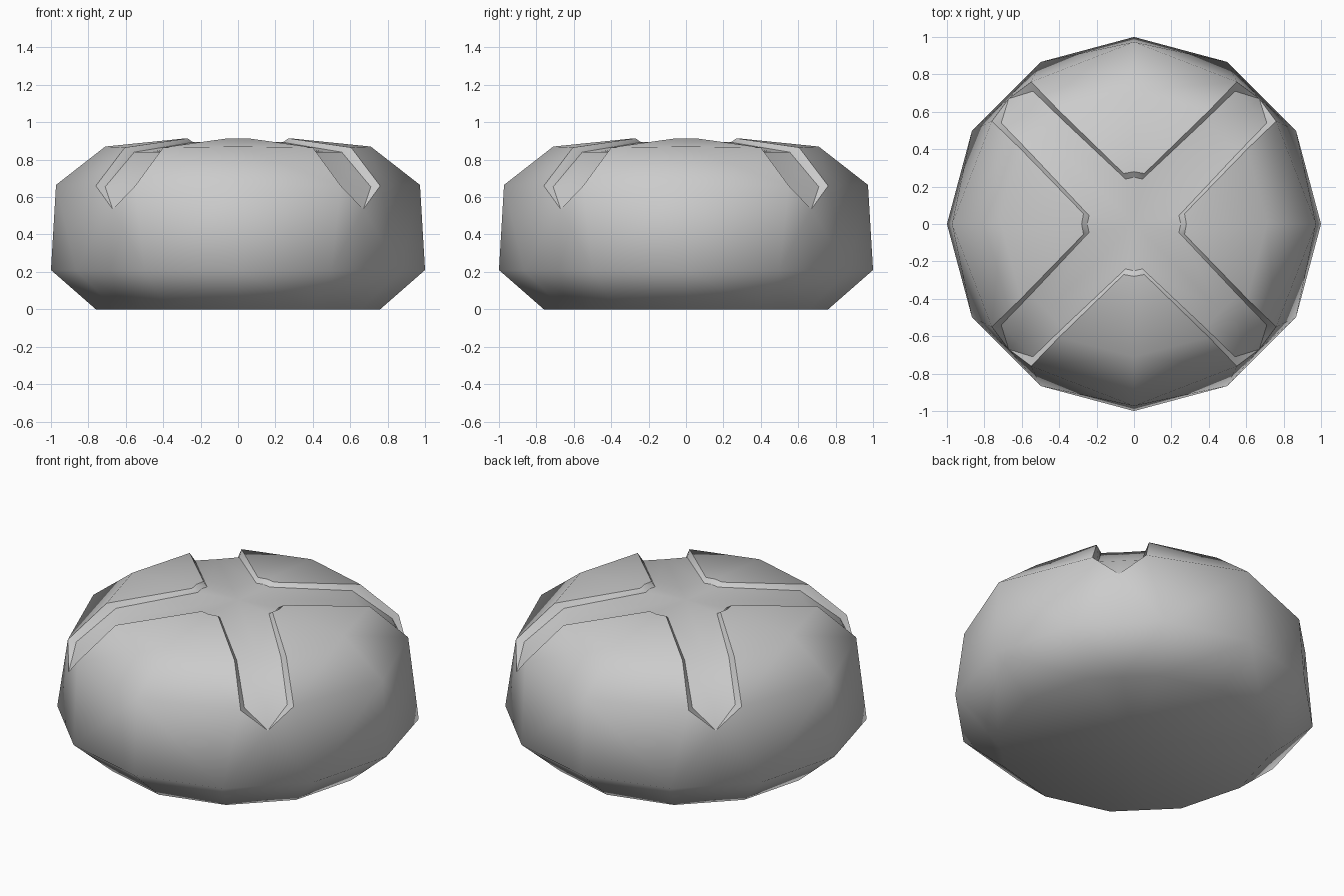
import bpy, bmesh
from mathutils import Matrix, Vector

if "Cube" in bpy.data.objects:
    bpy.data.objects.remove(bpy.data.objects["Cube"])

# One eighth of the scored loaf, between the x axis and the diagonal
P = {
    # raised crust, from the tip outwards
    'tip': (0.28, 0, 0.914), 'tip_side': (0.27, 0.055, 0.914),
    'top': (0.71, 0, 0.87), 'top_side': (0.605, 0.40, 0.865),
    'rim': (0.973, 0, 0.665), 'rim_side': (0.76, 0.55, 0.66),
    # cross-shaped groove floor
    'floor_mid': (0, 0, 0.895), 'f_tip': (0.25, 0, 0.893), 'f_tip_side': (0.24, 0.045, 0.893),
    'f_bend': (0.555, 0.38, 0.84), 'f_bend_mid': (0.465, 0.465, 0.84),
    'f_end': (0.71, 0.54, 0.655), 'f_end_mid': (0.625, 0.625, 0.655),
    'end': (0.67, 0.67, 0.535),
    # wide waist and flat base
    'w0': (1, 0, 0.21), 'w30': (0.866, 0.5, 0.21), 'w45': (0.683, 0.683, 0.21),
    'b0': (0.76, 0, 0), 'b30': (0.658, 0.38, 0), 'b45': (0.519, 0.519, 0),
    'base_mid': (0, 0, 0),
}
FACES = [
    'tip tip_side top_side top', 'top top_side rim_side rim',
    'rim rim_side w30 w0', 'rim_side end w30', 'end w45 w30',
    'w0 w30 b30 b0', 'w30 w45 b45 b30', 'b0 b30 base_mid', 'b30 b45 base_mid',
    # groove walls
    'tip tip_side f_tip_side f_tip', 'tip_side top_side f_bend f_tip_side',
    'top_side rim_side f_end f_bend', 'rim_side end f_end',
    # groove floor
    'f_tip f_tip_side floor_mid', 'f_tip_side f_bend f_bend_mid floor_mid',
    'f_bend f_end f_end_mid f_bend_mid', 'f_end end f_end_mid',
]
CREASES = ['tip tip_side top_side rim_side end', 'f_tip f_tip_side f_bend f_end end']

bm = bmesh.new()
for i in range(4):
    for side in (1, -1):
        m = Matrix.Rotation(i * 1.5707963, 4, 'Z') @ Matrix.Diagonal((1, side, 1, 1))
        v = {k: bm.verts.new(m @ Vector(c)) for k, c in P.items()}
        for f in FACES:
            bm.faces.new([v[k] for k in f.split()]).smooth = True
        for line in CREASES:
            keys = line.split()
            for a, b in zip(keys, keys[1:]):
                bm.edges.get((v[a], v[b])).smooth = False
bmesh.ops.remove_doubles(bm, verts=bm.verts, dist=0.001)
# merge the two coplanar halves under each groove end
bmesh.ops.recalc_face_normals(bm, faces=bm.faces)

mesh = bpy.data.meshes.new("scored_bread_roll")
bm.to_mesh(mesh)
bm.free()
roll = bpy.data.objects.new("scored_bread_roll", mesh)
bpy.context.collection.objects.link(roll)
